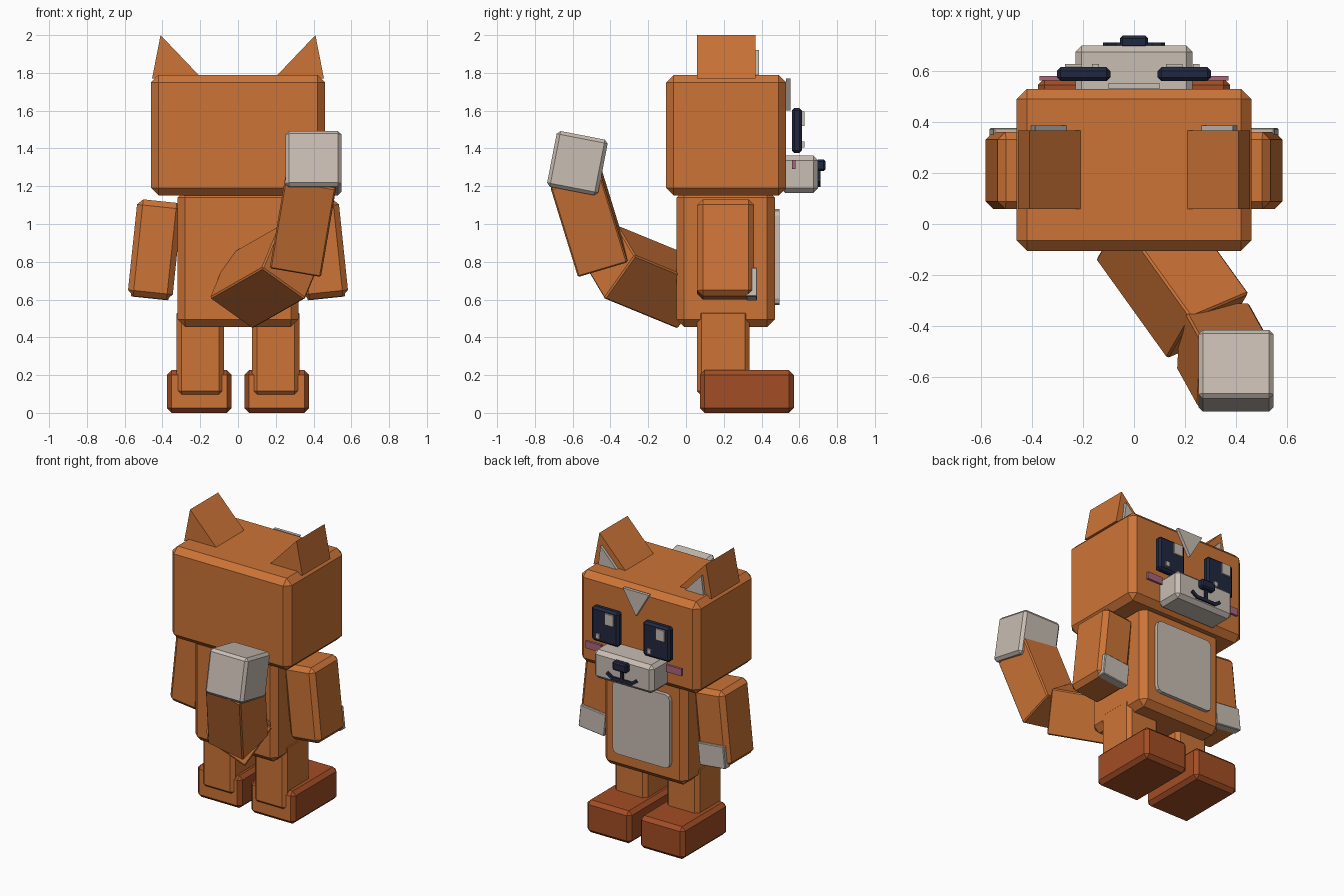
import bpy, bmesh, math
from mathutils import Matrix, Vector

cube = bpy.data.objects.get("Cube")
if cube:
    bpy.data.objects.remove(cube, do_unlink=True)


def material(name, r, g, b):
    m = bpy.data.materials.new(name)
    m.use_nodes = True
    m.diffuse_color = (r, g, b, 1)
    bsdf = next(n for n in m.node_tree.nodes if n.type == 'BSDF_PRINCIPLED')
    bsdf.inputs["Base Color"].default_value = (r, g, b, 1)
    return m


ORANGE = material("orange fur", 0.61, 0.175, 0.038)
RUST = material("rust feet", 0.36, 0.075, 0.018)
CREAM = material("warm cream", 0.58, 0.51, 0.45)
NAVY = material("dark navy", 0.015, 0.021, 0.05)
PINK = material("dusty pink", 0.40, 0.13, 0.20)


def finish(bm, name, mat):
    bmesh.ops.recalc_face_normals(bm, faces=bm.faces)
    mesh = bpy.data.meshes.new(name)
    bm.to_mesh(mesh)
    bm.free()
    mesh.materials.append(mat)
    ob = bpy.data.objects.new(name, mesh)
    bpy.context.collection.objects.link(ob)
    return ob


def box(name, size, centre, mat, bevel=0.0, rot=None):
    """Chamfered box; rot is a 3x3 orientation."""
    bm = bmesh.new()
    bmesh.ops.create_cube(bm, size=1)
    bmesh.ops.scale(bm, vec=size, verts=bm.verts)
    if bevel:
        bmesh.ops.bevel(bm, geom=bm.edges[:], offset=bevel, segments=1, affect='EDGES')
    if rot:
        bmesh.ops.rotate(bm, matrix=rot, verts=bm.verts)
    bmesh.ops.translate(bm, vec=centre, verts=bm.verts)
    return finish(bm, name, mat)


def span(name, x, y, z, mat, bevel=0.0):
    """Box given by its (min, max) ranges."""
    r = (x, y, z)
    return box(name, [b - a for a, b in r], [(a + b) / 2 for a, b in r], mat, bevel)


def prism(name, outline, y0, y1, mat):
    """Extrude an (x, z) outline from y0 to y1."""
    bm = bmesh.new()
    face = bm.faces.new([bm.verts.new((x, y0, z)) for x, z in outline])
    ext = bmesh.ops.extrude_face_region(bm, geom=[face])
    moved = [v for v in ext["geom"] if isinstance(v, bmesh.types.BMVert)]
    bmesh.ops.translate(bm, vec=(0, y1 - y0, 0), verts=moved)
    return finish(bm, name, mat)


def beam(name, start, end, side, width, mat, bevel=0.0):
    """Square bar from start to end, with one face turned towards side."""
    a, b = Vector(start), Vector(end)
    ez = (b - a).normalized()
    ex = Vector(side)
    ex = (ex - ez * ex.dot(ez)).normalized()
    ey = ez.cross(ex)
    rot = Matrix((ex, ey, ez)).transposed()
    return box(name, (width, width, (b - a).length), (a + b) / 2, mat, bevel, rot)


# Head and torso
span("head", (-0.46, 0.46), (-0.105, 0.53), (1.15, 1.79), ORANGE, 0.04)
span("torso", (-0.32, 0.32), (-0.05, 0.47), (0.455, 1.18), ORANGE, 0.04)

# Belly patch with rounded corners
bm = bmesh.new()
bmesh.ops.create_cube(bm, size=1)
bmesh.ops.scale(bm, vec=(0.44, 0.04, 0.51), verts=bm.verts)
corners = [e for e in bm.edges if abs(e.verts[0].co.y - e.verts[1].co.y) > 0.01]
bmesh.ops.bevel(bm, geom=corners, offset=0.035, segments=2, profile=0.5, affect='EDGES')
bmesh.ops.translate(bm, vec=(0, 0.475, 0.825), verts=bm.verts)
finish(bm, "belly_patch", CREAM)

# Face
prism("forehead_mark", [(-0.1, 1.77), (0.1, 1.77), (0, 1.6)], 0.53, 0.552, CREAM)
span("muzzle", (-0.23, 0.23), (0.5, 0.7), (1.165, 1.362), CREAM, 0.025)
span("nose", (-0.055, 0.055), (0.69, 0.738), (1.28, 1.342), NAVY, 0.01)
span("mouth_stem", (-0.011, 0.011), (0.69, 0.712), (1.21, 1.285), NAVY)
span("mouth_bar", (-0.075, 0.075), (0.69, 0.712), (1.198, 1.22), NAVY)

for s, tag in ((-1, "right"), (1, "left")):
    # Eyes, with highlights on the same side of both
    ex = s * 0.1975
    span(tag + "_eye", (ex - 0.105, ex + 0.105), (0.56, 0.615), (1.375, 1.615), NAVY, 0.015)
    span(tag + "_eye_highlight", (ex - 0.073, ex - 0.007), (0.61, 0.627), (1.518, 1.595), CREAM)
    span(tag + "_eye_glint", (ex + 0.033, ex + 0.06), (0.61, 0.627), (1.405, 1.438), CREAM)

    # Cheek and upturned mouth corner
    box(tag + "_cheek", (0.12, 0.017, 0.05), (s * 0.31, 0.571, 1.315), PINK)
    box(tag + "_mouth_corner", (0.055, 0.022, 0.022), (s * 0.092, 0.701, 1.221), NAVY,
        rot=Matrix.Rotation(-s * math.radians(35), 3, 'Y'))

    # Ear wedge and inner ear
    prism(tag + "_ear", [(s * 0.41, 2.0), (s * 0.2, 1.78), (s * 0.455, 1.77)], 0.058, 0.367, ORANGE)
    prism(tag + "_inner_ear", [(s * 0.388, 1.92), (s * 0.26, 1.785), (s * 0.405, 1.785)],
          0.36, 0.387, CREAM)

    # Arm splayed outwards, with a cream cuff at the front
    tilt = Matrix.Rotation(-s * math.radians(6), 3, 'Y')
    arm = Vector((s * 0.44, 0.21, 0.865))
    box(tag + "_arm", (0.238, 0.302, 0.515), arm, ORANGE, 0.03, tilt)
    box(tag + "_cuff", (0.2, 0.06, 0.155), arm + tilt @ Vector((0, 0.137, -0.183)), CREAM,
        0.005, tilt)

    # Leg and foot; the heel face is fur coloured
    box(tag + "_leg", (0.25, 0.28, 0.46), (s * 0.2, 0.197, 0.32), ORANGE, 0.025)
    foot = box(tag + "_foot", (0.343, 0.497, 0.226), (s * 0.205, 0.322, 0.113), RUST, 0.025)
    foot.data.materials.append(ORANGE)
    for p in foot.data.polygons:
        if p.normal.y < -0.9:
            p.material_index = 1

# Tail: rolled base, upright middle, cream tip
beam("tail_base", (0.01, -0.01, 0.64), (0.29, -0.4, 0.8), (-0.098, -0.169, -0.237), 0.297, ORANGE, 0.008)
beam("tail_middle", (0.31, -0.44, 0.78), (0.39, -0.585, 1.25), (1, 0, -0.175), 0.275, ORANGE, 0.008)
box("tail_tip", (0.295, 0.275, 0.3), (0.4, -0.575, 1.322), CREAM, 0.018,
    Matrix.Rotation(math.radians(-11), 3, 'X'))
